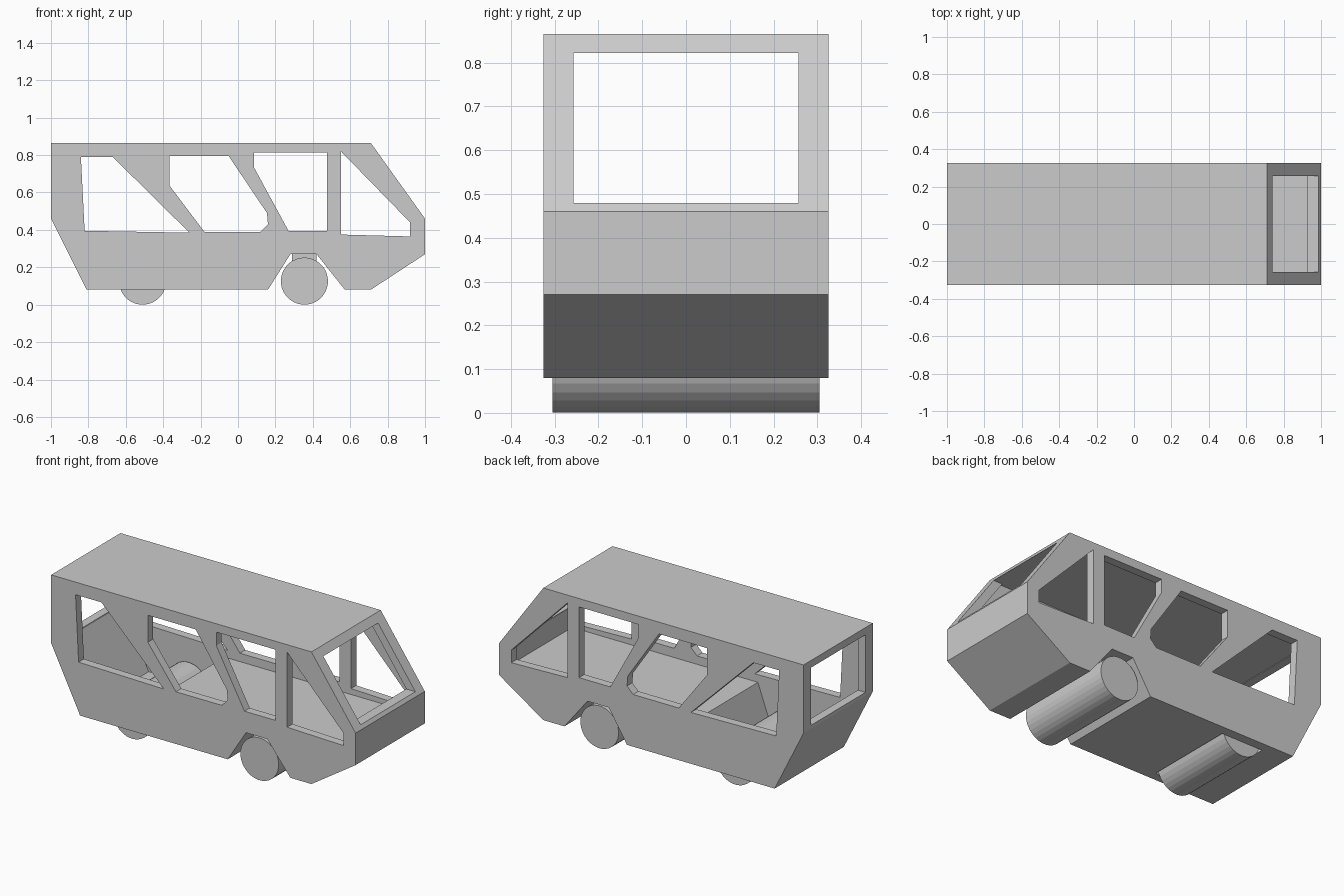
import bpy, bmesh, math

if "Cube" in bpy.data.objects:
    bpy.data.objects.remove(bpy.data.objects["Cube"])

grey = bpy.data.materials.new("plain_grey")
grey.diffuse_color = (0.6, 0.6, 0.6, 1)
grey.use_nodes = True
grey.node_tree.nodes["Principled BSDF"].inputs["Base Color"].default_value = grey.diffuse_color


def prism(name, profile, y0, y1):
    """Extrude an xz outline from y0 to y1."""
    bm = bmesh.new()
    face = bm.faces.new([bm.verts.new((x, y0, z)) for x, z in profile])
    new = bmesh.ops.extrude_face_region(bm, geom=[face])["geom"]
    bmesh.ops.translate(bm, vec=(0, y1 - y0, 0),
                        verts=[v for v in new if isinstance(v, bmesh.types.BMVert)])
    bmesh.ops.recalc_face_normals(bm, faces=bm.faces)
    mesh = bpy.data.meshes.new(name)
    bm.to_mesh(mesh)
    bm.free()
    ob = bpy.data.objects.new(name, mesh)
    bpy.context.collection.objects.link(ob)
    mesh.materials.append(grey)
    return ob


def rect(x0, x1, z0, z1):
    return [(x0, z0), (x1, z0), (x1, z1), (x0, z1)]


def cut(target, name, profile, half):
    """Subtract a prism centred on y = 0, then remove the cutter."""
    tool = prism(name, profile, -half, half)
    tool.hide_render = True
    mod = target.modifiers.new(name, "BOOLEAN")
    mod.operation = "DIFFERENCE"
    mod.solver = "EXACT"
    mod.object = tool
    bpy.context.view_layer.objects.active = target
    bpy.ops.object.modifier_apply(modifier=mod.name)
    bpy.data.objects.remove(tool, do_unlink=True)


def circle(cx, cz, r, n=32):
    return [(cx + r * math.cos(2 * math.pi * (i + .5) / n),
             cz + r * math.sin(2 * math.pi * (i + .5) / n)) for i in range(n)]


# Body shell
body = prism("van_body", [(-1, .865), (.71, .865), (1, .46), (1, .27),
                          (.71, .08), (-.81, .08), (-1, .46)], -.325, .325)

# Cabin hollow: raised front floor, low rear floor
cut(body, "cabin_space", [(-.95, .825), (.68, .825), (.93, .475), (.94, .46),
                          (.94, .34), (-.28, .34), (-.36, .12),
                          (-.78, .12), (-.95, .47)], .275)

# Side windows, cut through both walls
windows = [
    [(-.84, .79), (-.67, .79), (-.26, .385), (-.82, .395)],
    [(-.365, .795), (-.05, .795), (.155, .49), (.16, .43),
     (.12, .39), (-.18, .39), (-.365, .635)],
    [(.085, .815), (.475, .815), (.475, .395), (.27, .395), (.085, .735)],
    [(.55, .82), (.92, .44), (.92, .365), (.55, .375)],
]
for i, outline in enumerate(windows):
    cut(body, f"side_window_{i}", outline, .5)

# Windscreen and rear window openings
cut(body, "windscreen_opening", rect(.5, 1.2, .48, .822), .257)
cut(body, "rear_window_opening", rect(-1.2, -.8, .48, .822), .257)

# Front wheel arch and rear wheel slot
cut(body, "front_arch", [(.1126, .005), (.28, .27), (.42, .27), (.6312, .005)], .5)
cut(body, "rear_wheel_slot", rect(-.645, -.375, 0, .2), .27)

# Full-width rollers and the block carrying the front one
prism("front_wheel", circle(.355, .126, .126), -.305, .305)
prism("rear_wheel", circle(-.51, .126, .126), -.265, .265)
prism("front_axle_block", rect(.29, .42, .18, .29), -.2, .2)
